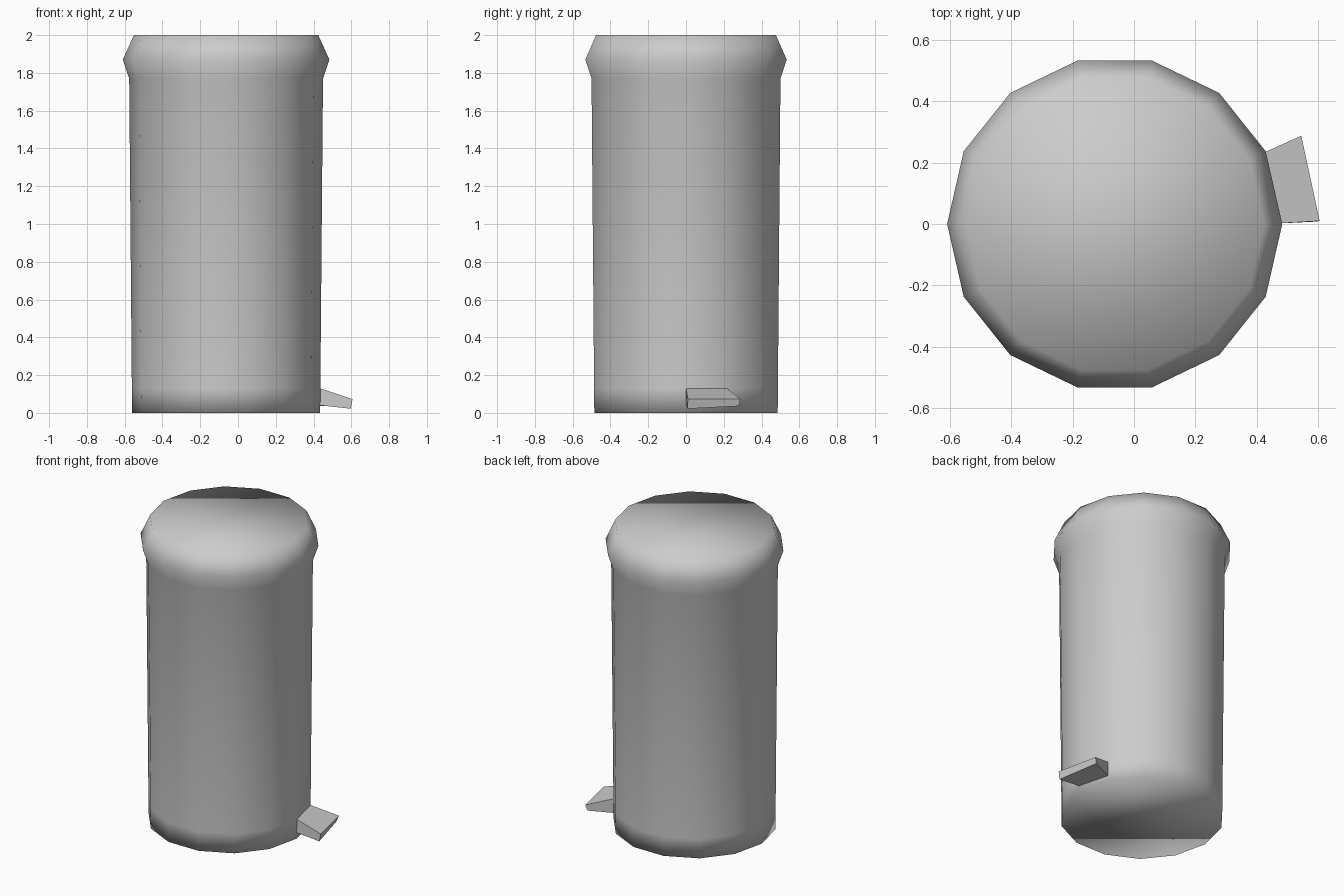
import bpy, bmesh, math

if "Cube" in bpy.data.objects:
    bpy.data.objects.remove(bpy.data.objects["Cube"])

SIDES = 14
CX = -0.063


def finish(name, bm, smooth):
    bmesh.ops.recalc_face_normals(bm, faces=bm.faces[:])
    for f in bm.faces:
        f.smooth = smooth
    mesh = bpy.data.meshes.new(name)
    bm.to_mesh(mesh)
    bm.free()
    obj = bpy.data.objects.new(name, mesh)
    bpy.context.collection.objects.link(obj)
    return obj


# Bin body with flared lid: (radius, height) profile, capped at both ends
profile = [(0.498, 0.0), (0.499, 0.13), (0.513, 1.77), (0.547, 1.87), (0.488, 2.0)]
bm = bmesh.new()
rings = []
for r, z in profile:
    rings.append([bm.verts.new((CX + r * math.cos(math.tau * i / SIDES),
                                r * math.sin(math.tau * i / SIDES), z))
                  for i in range(SIDES)])
for low, high in zip(rings, rings[1:]):
    for i in range(SIDES):
        j = (i + 1) % SIDES
        bm.faces.new((low[i], low[j], high[j], high[i]))
bm.faces.new(rings[0][::-1])
bm.faces.new(rings[-1])
finish("bin_body", bm, True)

# Foot pedal: flared, downward-sloping block growing out of one side facet
base = [(0.434, 0.0, 0.04), (0.386, 0.216, 0.035), (0.386, 0.216, 0.13), (0.434, 0.0, 0.13)]
tip = [(0.597, 0.008, 0.022), (0.535, 0.28, 0.036), (0.546, 0.288, 0.073), (0.606, 0.01, 0.073)]
bm = bmesh.new()
a = [bm.verts.new(p) for p in base]
b = [bm.verts.new(p) for p in tip]
for i in range(4):
    j = (i + 1) % 4
    bm.faces.new((a[i], a[j], b[j], b[i]))
bm.faces.new(a[::-1])
bm.faces.new(b)
finish("foot_pedal", bm, False)
